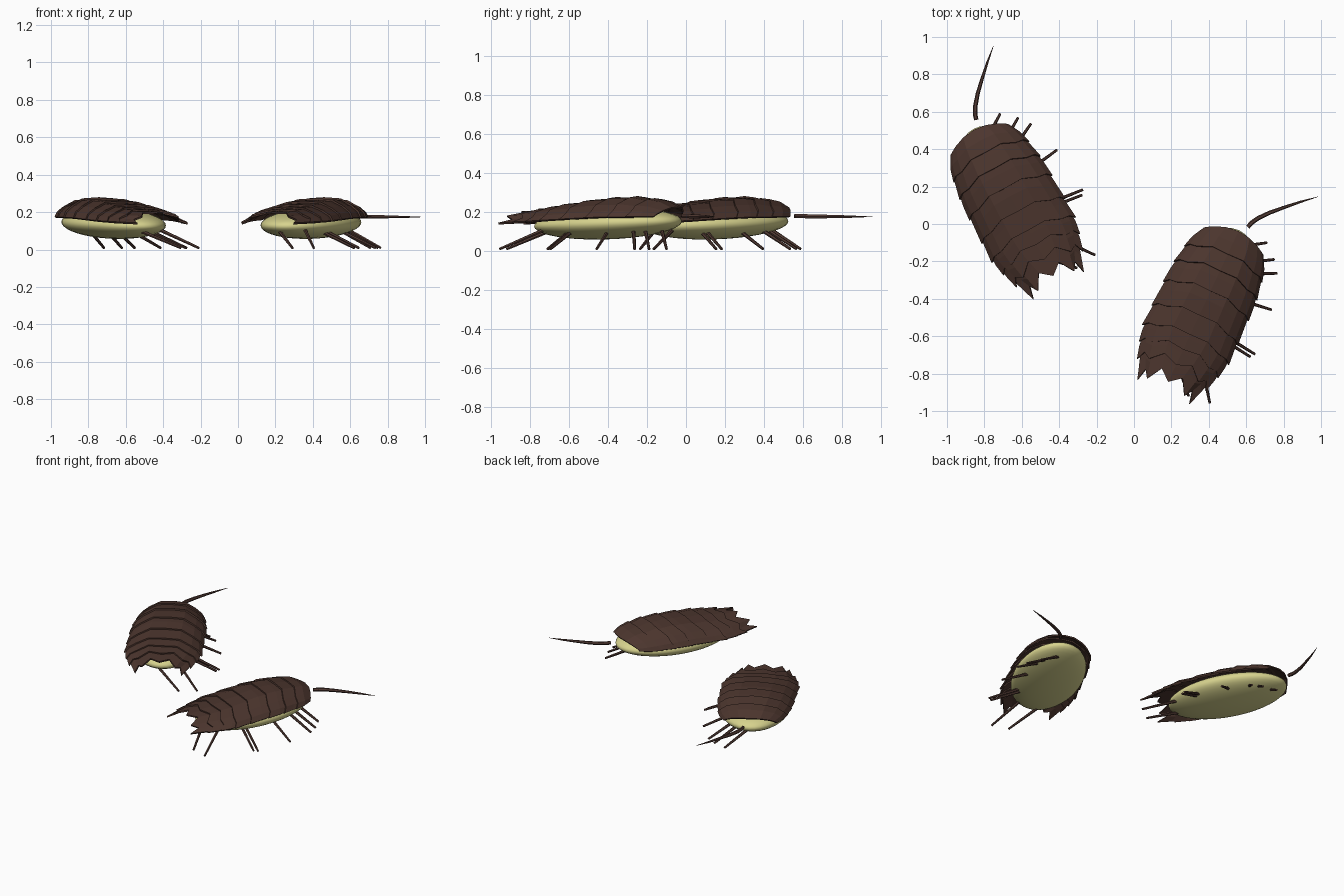
import bpy, bmesh, math
from mathutils import Matrix, Vector

cube = bpy.data.objects.get("Cube")
if cube:
    bpy.data.objects.remove(cube, do_unlink=True)


def material(name, rgb):
    m = bpy.data.materials.new(name)
    m.use_nodes = True
    m.diffuse_color = (*rgb, 1)
    bsdf = m.node_tree.nodes["Principled BSDF"]
    bsdf.inputs["Base Color"].default_value = (*rgb, 1)
    bsdf.inputs["Roughness"].default_value = 0.8
    return m


SHELL = material("dark brown shell", (0.072, 0.036, 0.027))
LIMB = material("reddish brown limb", (0.085, 0.043, 0.034))
BELLY = material("pale yellow belly", (0.68, 0.65, 0.27))

# Placement of the two creatures: heading +y locally, limbs on local +x
CREATURES = {
    "left": Matrix.Translation((0.39, -0.40, 0)) @ Matrix.Rotation(math.radians(-25), 4, "Z"),
    "right": Matrix.Translation((-0.665, 0.153, 0)) @ Matrix.Rotation(math.radians(28.5), 4, "Z"),
}


def place(name, bm, mat, smooth=False, thickness=0):
    """Turn a bmesh into one linked object per creature."""
    bmesh.ops.recalc_face_normals(bm, faces=bm.faces)
    mesh = bpy.data.meshes.new(name)
    bm.to_mesh(mesh)
    bm.free()
    mesh.materials.append(mat)
    for p in mesh.polygons:
        p.use_smooth = smooth
    for side, matrix in CREATURES.items():
        ob = bpy.data.objects.new(f"{side}_{name}", mesh)
        bpy.context.collection.objects.link(ob)
        ob.matrix_world = matrix
        if thickness:
            mod = ob.modifiers.new("thickness", "SOLIDIFY")
            mod.thickness = thickness
            mod.offset = -1


def interpolate(table, y):
    """Piecewise linear lookup in rows sorted by falling y."""
    for (y0, v0), (y1, v1) in zip(table, table[1:]):
        if y >= y1:
            t = min(1, max(0, (y0 - y) / (y0 - y1)))
            return v0 + (v1 - v0) * t
    return table[-1][1]


# Belly: flattened ellipsoid, head slightly raised
bm = bmesh.new()
bmesh.ops.create_uvsphere(
    bm, u_segments=40, v_segments=20, radius=1,
    matrix=Matrix.Translation((0, 0, 0.138)) @ Matrix.Rotation(math.radians(2), 4, "X")
    @ Matrix.Diagonal((0.23, 0.405, 0.08, 1)))
place("belly", bm, BELLY, smooth=True)

# Shell outline along the body: half width, crest height, rim height
WIDTH = [(0.41, 0.17), (0.33, 0.21), (0.15, 0.24), (-0.2, 0.245), (-0.32, 0.21), (-0.45, 0.13)]
CREST = [(0.41, 0.22), (0.34, 0.25), (0.18, 0.268), (0, 0.26), (-0.2, 0.23), (-0.46, 0.185)]
RIM = [(0.41, 0.175), (0.1, 0.172), (-0.45, 0.142)]
# Cross-section: share of half width, share of rim-to-crest height
SECTION = [(0, 1), (0.4, 0.94), (0.72, 0.62), (0.9, 0.3), (1, 0)]
SECTION = [(-u, h) for u, h in SECTION[:0:-1]] + SECTION


def shell_plate(index, front, rear, jag):
    """One overlapping plate: swept back at the sides and lifted at the rear."""
    bm = bmesh.new()
    rows = []
    for step in range(3):
        t = step / 2
        y = front + (rear - front) * t
        w = interpolate(WIDTH, y) + 0.012 * t
        top, rim = interpolate(CREST, y) + 0.012 * t, interpolate(RIM, y)
        row = []
        for k, (u, h) in enumerate(SECTION):
            tooth = jag * t if k % 2 == 0 else 0
            row.append(bm.verts.new((u * w, y - 0.06 * u * u - tooth,
                                     rim + (top - rim) * h)))
        rows.append(row)
    for a, b in zip(rows, rows[1:]):
        for k in range(len(a) - 1):
            bm.faces.new((a[k], a[k + 1], b[k + 1], b[k]))
    place(f"shell_plate_{index}", bm, SHELL, thickness=0.01)


seams = [0.4, 0.276, 0.178, 0.057, -0.085, -0.2, -0.28, -0.35, -0.43]
for i, (front, rear) in enumerate(zip(seams, seams[1:])):
    overlap = 0.03 if i else 0
    jag = 0.012 if i < 5 else 0.02 * (i - 4)
    shell_plate(i + 1, front + overlap, rear, jag)


def limb(name, points, radii, sides=6):
    """Tapered tube through the given points."""
    pts = [Vector(p) for p in points]
    bm = bmesh.new()
    rings = []
    for i, (p, r) in enumerate(zip(pts, radii)):
        along = pts[min(i + 1, len(pts) - 1)] - pts[max(i - 1, 0)]
        turn = along.to_track_quat("Z", "Y")
        angles = [math.tau * k / sides for k in range(sides)]
        rings.append([bm.verts.new(p + turn @ Vector((r * math.cos(a), r * math.sin(a), 0)))
                      for a in angles])
    for a, b in zip(rings, rings[1:]):
        for k in range(sides):
            n = (k + 1) % sides
            bm.faces.new((a[k], a[n], b[n], b[k]))
    bm.faces.new(rings[0])
    bm.faces.new(rings[-1])
    place(name, bm, LIMB)


# Legs: root and tip on the ground plane
LEGS = [((0.0, 0.30), (0.163, 0.407)), ((0.07, 0.24), (0.237, 0.343)),
        ((0.10, 0.19), (0.282, 0.282)), ((0.10, 0.06), (0.338, 0.093)),
        ((0.10, -0.13), (0.358, -0.16)), ((0.08, -0.15), (0.341, -0.183)),
        ((0.09, -0.285), (0.249, -0.498)), ((-0.06, -0.31), (0.131, -0.513))]
for i, (root, tip) in enumerate(LEGS):
    limb(f"leg_{i + 1}", [(*root, 0.12), (*tip, 0.008)], [0.011, 0.007])

# Single curved antenna
limb("antenna",
     [(0.036, 0.44, 0.178), (0.045, 0.47, 0.177), (0.065, 0.505, 0.176),
      (0.11, 0.56, 0.175), (0.167, 0.617, 0.175), (0.235, 0.682, 0.174), (0.308, 0.746, 0.174)],
     [0.012, 0.012, 0.012, 0.011, 0.009, 0.006, 0.001])
